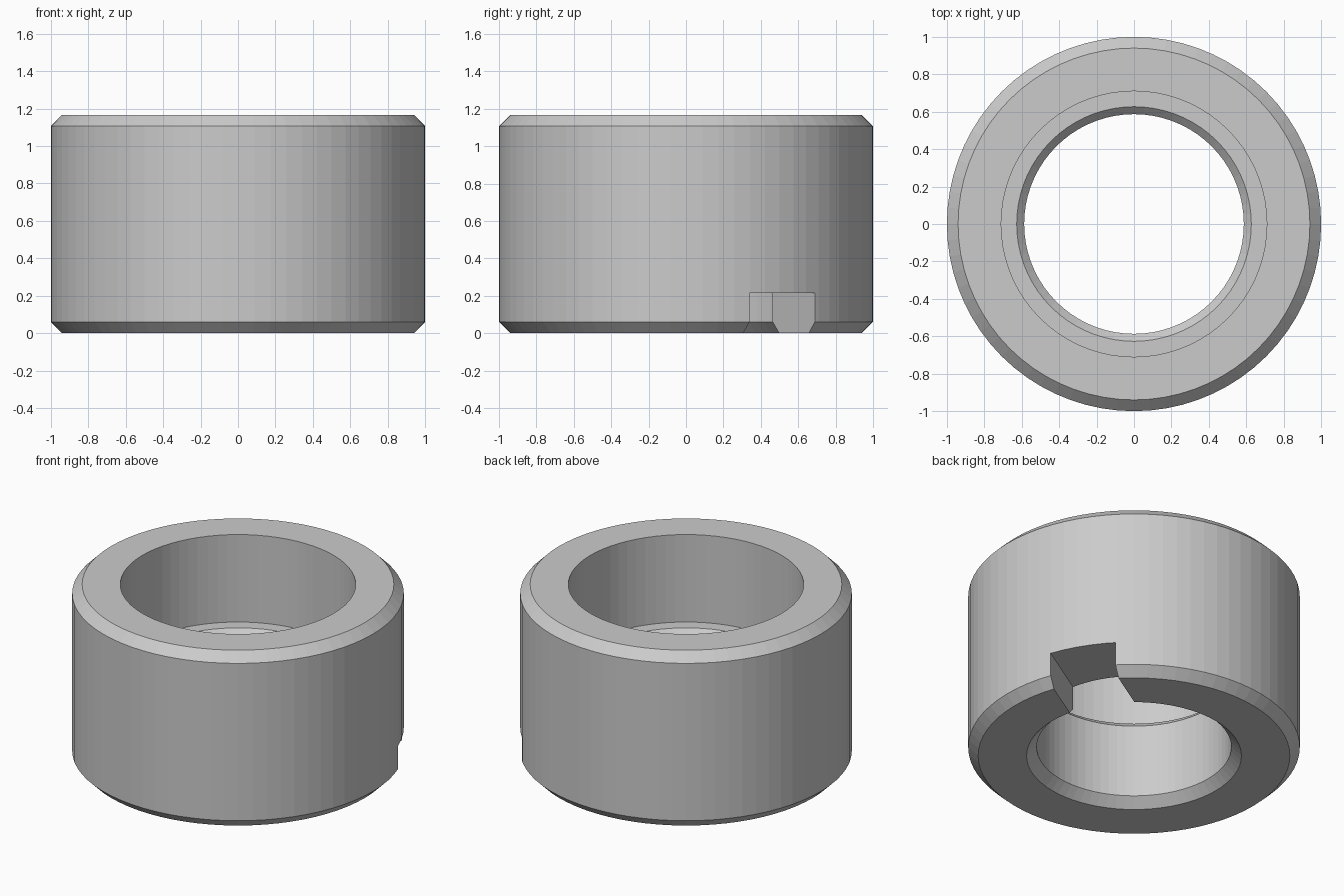
import bpy, bmesh
from math import tau, radians, cos, sin
from mathutils import Matrix

default = bpy.data.objects.get("Cube")
if default:
    bpy.data.objects.remove(default, do_unlink=True)

HEIGHT = 1.167
SIDES = 72
SLOT_ANGLE = radians(31.7)
SLOT_WIDTH = 0.411
SLOT_HEIGHT = 0.215

grey = bpy.data.materials.new("plain grey")
grey.use_nodes = True
colour = (0.6, 0.6, 0.6, 1)
grey.diffuse_color = colour
grey.node_tree.nodes["Principled BSDF"].inputs["Base Color"].default_value = colour


def add_object(name, bm):
    bmesh.ops.recalc_face_normals(bm, faces=bm.faces)
    mesh = bpy.data.meshes.new(name)
    bm.to_mesh(mesh)
    bm.free()
    mesh.materials.append(grey)
    obj = bpy.data.objects.new(name, mesh)
    bpy.context.collection.objects.link(obj)
    return obj


# Bushing: chamfered outside, stepped bore with a wide upper pocket
profile = [
    (0.94, 0), (1, 0.06), (1, HEIGHT - 0.06), (0.94, HEIGHT),
    (0.71, HEIGHT), (0.71, 0.585), (0.627, 0.585),
    (0.587, 0.545), (0.587, 0.06), (0.648, 0),
]
bm = bmesh.new()
rings = []
for i in range(SIDES):
    a = tau * i / SIDES
    rings.append([bm.verts.new((r * cos(a), r * sin(a), z)) for r, z in profile])
for i, ring in enumerate(rings):
    following = rings[(i + 1) % SIDES]
    for j in range(len(profile)):
        k = (j + 1) % len(profile)
        bm.faces.new((ring[j], following[j], following[k], ring[k]))
bushing = add_object("bushing", bm)

# Straight-walled slot through one side of the lower rim
bm = bmesh.new()
bmesh.ops.create_cube(bm, size=1)
bmesh.ops.scale(bm, vec=(1.2, SLOT_WIDTH, SLOT_HEIGHT + 0.2), verts=bm.verts)
bmesh.ops.translate(bm, vec=(0.8, 0, (SLOT_HEIGHT - 0.2) / 2), verts=bm.verts)
bmesh.ops.transform(bm, matrix=Matrix.Rotation(SLOT_ANGLE, 4, "Z"), verts=bm.verts)
cutter = add_object("slot_cutter", bm)
cutter.hide_render = True

cut = bushing.modifiers.new("slot", "BOOLEAN")
cut.operation = "DIFFERENCE"
cut.solver = "EXACT"
cut.object = cutter

# Keep the cut shape and drop the cutter
bpy.context.view_layer.objects.active = bushing
bushing.select_set(True)
bpy.ops.object.modifier_apply(modifier=cut.name)
bpy.data.objects.remove(cutter, do_unlink=True)
